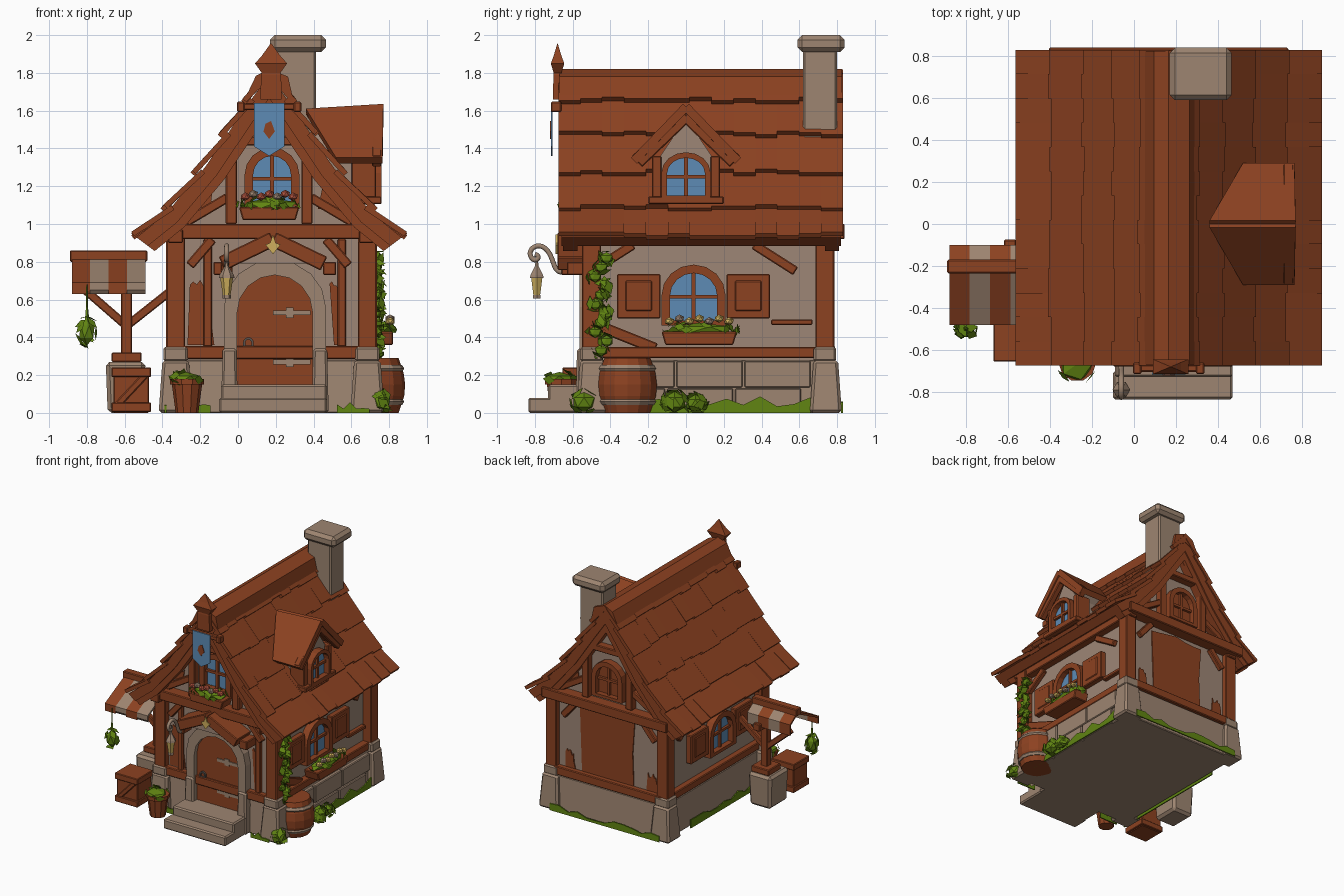
import bpy, bmesh, math, random
from mathutils import Vector, Matrix

random.seed(4)
if "Cube" in bpy.data.objects:
    bpy.data.objects.remove(bpy.data.objects["Cube"])


def material(name, r, g, b):
    m = bpy.data.materials.new(name)
    m.use_nodes = True
    m.diffuse_color = (r, g, b, 1)
    m.node_tree.nodes["Principled BSDF"].inputs["Base Color"].default_value = (r, g, b, 1)
    return m


WOOD = material("red_brown_wood", .265, .054, .015)
STONE = material("warm_stone", .34, .235, .165)
PLASTER = material("plaster", .34, .24, .18)
GLASS = material("blue", .11, .26, .46)
LEAF = material("leaf_green", .12, .235, .006)
GOLD = material("gold", .62, .43, .11)
IRON = material("iron", .10, .085, .075)
RED = material("flower_red", .45, .09, .05)
F = Matrix()


def frame(x=0, y=0, deg=0):
    """Local frame whose -y axis points out of the wall being built."""
    global F
    F = Matrix.Translation((x, y, 0)) @ Matrix.Rotation(math.radians(deg), 4, 'Z')


def finish(name, bm, mat, bevel=0):
    bmesh.ops.recalc_face_normals(bm, faces=bm.faces)
    bm.transform(F)
    me = bpy.data.meshes.new(name)
    bm.to_mesh(me)
    bm.free()
    me.materials.append(mat)
    ob = bpy.data.objects.new(name, me)
    bpy.context.collection.objects.link(ob)
    if bevel:
        b = ob.modifiers.new("bevel", 'BEVEL')
        b.width, b.segments = bevel, 1
    return ob


def mesh(name, verts, faces, mat, bevel=0, thick=0):
    bm = bmesh.new()
    vs = [bm.verts.new(v) for v in verts]
    for f in faces:
        bm.faces.new([vs[i] for i in f])
    ob = finish(name, bm, mat, bevel)
    if thick:
        s = ob.modifiers.new("thickness", 'SOLIDIFY')
        s.thickness, s.offset = thick, 0
    return ob


def prism(name, pts, y0, y1, mat, bevel=0):
    n = len(pts)
    verts = [(x, y, z) for y in (y0, y1) for x, z in pts]
    sides = [(i, (i + 1) % n, n + (i + 1) % n, n + i) for i in range(n)]
    return mesh(name, verts, sides + [range(n), range(n, 2 * n)], mat, bevel)


def ring(name, outer, inner, y0, y1, mat):
    n = len(outer)
    verts = [(x, y, z) for y in (y0, y1) for loop in (outer, inner) for x, z in loop]
    faces = []
    for i in range(n):
        j = (i + 1) % n
        for a, b in ((0, 1), (1, 3), (3, 2), (2, 0)):
            faces.append((a * n + i, a * n + j, b * n + j, b * n + i))
    return mesh(name, verts, faces, mat)


def box(name, x0, x1, y0, y1, z0, z1, mat, bevel=.006, taper=0):
    t = taper
    lo = [(x0, y0, z0), (x1, y0, z0), (x1, y1, z0), (x0, y1, z0)]
    hi = [(x0 + t, y0 + t, z1), (x1 - t, y0 + t, z1), (x1 - t, y1 - t, z1), (x0 + t, y1 - t, z1)]
    sides = [(i, (i + 1) % 4, 4 + (i + 1) % 4, 4 + i) for i in range(4)]
    return mesh(name, lo + hi, sides + [range(4), range(4, 8)], mat, bevel)


def beam(name, p, q, w, y0, y1, mat=WOOD, bevel=.006):
    """Timber lying in the wall plane from p to q (x, z)."""
    p, q = Vector(p), Vector(q)
    d = (q - p).normalized() * w / 2
    s = Vector((-d.y, d.x))
    return prism(name, [p + s, p - s, q - s, q + s], y0, y1, mat, bevel)


def lathe(name, prof, c, mat, n=12):
    verts = [(c[0] + r * math.cos(math.tau * i / n), c[1] + r * math.sin(math.tau * i / n), c[2] + z)
             for r, z in prof for i in range(n)]
    faces = [(k * n + i, k * n + (i + 1) % n, (k + 1) * n + (i + 1) % n, (k + 1) * n + i)
             for k in range(len(prof) - 1) for i in range(n)]
    return mesh(name, verts, faces + [range(n), range(len(verts) - n, len(verts))], mat)


def foliage(name, c, r, n, size, mat=LEAF, core=.92):
    """Faceted clump with flat leaves lying on its surface."""
    bm = bmesh.new()
    c, r = Vector(c), Vector(r)
    bmesh.ops.create_icosphere(bm, subdivisions=1, radius=core,
                               matrix=Matrix.Translation(c) @ Matrix.Diagonal((*r, 1)))
    for _ in range(n):
        d = Vector([random.gauss(0, 1) for _ in range(3)]).normalized()
        a = d.cross(Vector([random.random() for _ in range(3)])).normalized()
        b, p = d.cross(a), c + d * r
        tips = (p - a * size, p + b * size * .6, p + a * size, p - b * size * .6)
        bm.faces.new([bm.verts.new(v) for v in tips])
    for v in bm.verts:
        v.co.z = max(v.co.z, .002)
    return finish(name, bm, mat)


def arch(cx, w, z0, z1, rise, n=8):
    arc = [(cx + w * math.cos(math.pi * i / n), z1 - rise + rise * math.sin(math.pi * i / n)) for i in range(n + 1)]
    return [(cx - w, z0), (cx + w, z0)] + arc


def window(name, cx, w, z0, z1, rise, edge, pane=GLASS):
    prism(name + "_pane", arch(cx, w + .01, z0, z1, rise), -.015, .01, pane)
    ring(name + "_frame", arch(cx, w + edge, z0 - edge * .6, z1 + edge, rise + edge),
         arch(cx, w, z0, z1, rise), -.06, 0, WOOD)
    beam(name + "_mullion", (cx, z0), (cx, z1), .02, -.035, 0, bevel=0)
    mid = (z0 + z1) / 2
    beam(name + "_bar", (cx - w, mid), (cx + w, mid), .02, -.035, 0, bevel=0)


def flower_box(name, cx, w, z, colour):
    prism(name, [(cx - w + .02, z), (cx + w - .02, z), (cx + w, z + .07), (cx - w, z + .07)], -.16, -.03, WOOD, .006)
    foliage(name + "_leaves", (cx, -.1, z + .08), (w + .015, .075, .04), 26, .035)
    for i in range(7):
        x = cx + w * (i - 3) / 3.8
        foliage(name + "_bloom", (x, -.145, z + .125 + .014 * (i % 2)), (.028, .028, .022), 0, 0,
                STONE if i % 3 == 1 else colour, 1)


def patch(name, x0, x1, z0, z1, mat, wob=.025, n=6, floor=False):
    """Thin ragged plate of worn plaster or moss."""
    r = lambda: random.uniform(-wob, wob)
    up = [(x0 + (x1 - x0) * i / n, z1 + r()) for i in range(n + 1)]
    low = [(x0, z0), (x1, z0)] if floor else [(x0 + r(), z0), (x1 + r(), z0), (x1 + r(), (z0 + z1) / 2)]
    return prism(name, low + up[::-1], -.008, .001, mat)


# Roof shape, as distance from the ridge line and height
CX = .165
ROOF = [(0, 1.81), (.17, 1.57), (.345, 1.31), (.555, 1.06), (.71, .935)]


def band(name, t0, t1, y0, y1):
    def off(t):
        half = [(max(d - .8 * t, 0), z - (.6 if d else 1.7) * t) for d, z in ROOF]
        return [(CX - d, z) for d, z in half[:0:-1]] + [(CX + d, z) for d, z in half]
    return prism(name, off(t0) + off(t1)[::-1], y0, y1, WOOD)


def roof_at(z):
    for (d0, z0), (d1, z1) in zip(ROOF, ROOF[1:]):
        if z >= z1:
            return d0 + (d1 - d0) * (z0 - z) / (z0 - z1)
    return ROOF[-1][0]


band("roof_shell", .01, .085, -.66, .82)
for y in (-.65, .735):
    band("bargeboard", .015, .13, y, y + .075)
levels = [.935, 1.08, 1.27, 1.47, 1.65, 1.8]
for side in (-1, 1):
    for lo, hi in zip(levels, levels[1:]):
        verts, faces, n = [], [], 13
        for i in range(n):
            a, b = (-.675 + 1.505 * k / n for k in (i, i + 1))
            drop = random.choice((0, .008, .018))
            for y, z, lift in ((a, lo - drop, .012), (b, lo - drop, .012), (b, hi + .02, -.012), (a, hi + .02, -.012)):
                d = roof_at(min(max(z, .935), 1.81))
                verts.append((CX + side * (d + lift), y, z + lift))
            faces.append(range(4 * i, 4 * i + 4))
        mesh("shingle_course", verts, faces, WOOD, thick=.028)
prism("ridge_cap", [(CX - .12, 1.68), (CX - .07, 1.785), (CX, 1.82), (CX + .1, 1.78), (CX + .125, 1.67), (CX, 1.74)],
      -.67, .825, WOOD)

# Walls, plinth and corner timbers
prism("house_walls", [(-.31, .05), (.66, .05), (.66, 1), (.47, 1.26), (CX, 1.68), (-.12, 1.26), (-.31, 1)], -.5, .74, PLASTER)
box("stone_plinth", -.36, .73, -.53, .79, 0, .28, STONE, taper=.015)
for x in (-.33, .685):
    for y in (-.5, .735):
        box("corner_stone", x - .09, x + .09, y - .08, y + .09, 0, .28, STONE, .015, .02)
        box("corner_cap", x - .065, x + .065, y - .06, y + .06, .27, .35, STONE, .012)
        box("corner_post", x - .05, x + .05, y - .05, y + .05, .33, .95, WOOD)
for x in (-.33, .68):
    box("sill_beam", x - .03, x + .04, -.5, .74, .29, .35, WOOD)
    box("wall_plate", x - .04, x + .04, -.62, .8, .9, .97, WOOD)
prism("chimney_shaft", [(.2, 1.66), (.412, 1.42), (.412, 1.93), (.2, 1.93)], .62, .8, STONE, .01)
box("chimney_cap", .17, .465, .59, .84, 1.91, 2, STONE, .025)

# Timbering shared by both gables
for y, deg in ((-.5, 0), (.74, 180)):
    frame(CX, y, deg)
    beam("tie_beam", (-.57, .96), (.57, .96), .08, -.1, 0)
    beam("sill_beam", (-.49, .32), (.49, .32), .07, -.05, 0)
    beam("collar_beam", (-.24, 1.44), (.24, 1.44), .05, -.07, 0)
    for s in (-1, 1):
        beam("gable_post", (s * .2, 1), (s * .2, 1.42), .06, -.06, 0)
        beam("gable_brace", (s * .44, 1.01), (s * .22, 1.14), .05, -.05, 0)
        beam("king_brace", (s * .13, 1.46), (0, 1.62), .045, -.05, 0)
        patch("worn_plaster", s * .33 - .05, s * .33 + .03, 1.08, 1.17, WOOD)
        beam("corner_brace", (s * .42, .78), (s * .3, .92), .05, -.04, 0)

# Back wall: worn panel and shuttered arch
patch("worn_panel", -.28, .22, .34, .9, WOOD, .025)
for x in (-.38, .37):
    patch("worn_strip", x - .03, x + .04, .34, .48, WOOD)
window("back_shutter", 0, .1, 1.06, 1.3, .1, .04, WOOD)

# Front gable: window, flowers, banner and finial
frame(CX, -.5)
window("gable_window", .015, .1, 1.12, 1.36, .1, .045)
flower_box("gable_flower_box", 0, .16, 1.02, RED)
beam("banner_rod", (-.16, 1.62), (.16, 1.62), .035, -.205, -.17)
for x in (-.15, .15):
    beam("rod_knob", (x - .02, 1.62), (x + .02, 1.62), .055, -.215, -.16)
prism("banner", [(-.08, 1.64), (.08, 1.64), (.08, 1.41), (0, 1.36), (-.08, 1.41)], -.216, -.208, GLASS)
prism("banner_emblem", [(-.03, 1.49), (0, 1.45), (.03, 1.49), (.01, 1.545), (-.02, 1.53)], -.221, -.215, WOOD)
F = Matrix.Translation((.175, -.68, 0)) @ Matrix.Diagonal((1, .42, 1, 1)) @ Matrix.Rotation(math.pi / 4, 4, 'Z')
lathe("finial", [(.08, 1.66), (.075, 1.79), (.07, 1.8), (.12, 1.85), (.07, 1.89), (.004, 1.955)], (0, 0, 0), WOOD, 4)

# Doorway with stone arch, hinges and small pitched canopy
frame(CX, -.5)
ring("stone_arch", arch(.03, .27, .1, .81, .25), arch(.03, .2, .1, .73, .2), -.065, .02, STONE)
prism("door", arch(.03, .205, .14, .735, .2), -.03, 0, WOOD)
for z in (.27, .53):
    beam("door_hinge", (.02, z), (.22, z), .025, -.038, -.02, STONE, 0)
    beam("hinge_tip", (.09, z), (.13, z), .055, -.038, -.02, STONE, 0)
ring("door_ring", arch(-.11, .028, .345, .4, .028), arch(-.11, .016, .357, .388, .016), -.045, -.028, IRON)
prism("canopy_front", [(-.23, .79), (.27, .79), (.02, .93)], -.13, 0, PLASTER)
for s in (-1, 1):
    beam("canopy_rafter", (.02, .92), (.02 + s * .27, .79), .08, -.18, 0)
    box("canopy_bracket", .03 + s * .29 - .035, .03 + s * .29 + .035, -.13, 0, .73, .8, WOOD)
    box("jamb_foot", .03 + s * .24 - .045, .03 + s * .24 + .045, -.085, 0, 0, .34, STONE, .012, .008)
    patch("worn_plaster", s * .35 - .05 + .02 * s, s * .35 + .04, .36, .68, WOOD)
    beam("door_post", (s * .355 + .03, .35), (s * .355 + .03, .92), .045, -.03, 0)
prism("gold_crest", [(.02, .84), (.06, .89), (.035, .9), (.02, .945), (.005, .9), (-.02, .89)], -.19, -.181, GOLD)
frame(CX, -.58)
for x in (-.48, .36):
    patch("front_moss", x, x + .17, 0, .04, LEAF, .02, 5, True)
frame()
box("upper_step", -.09, .47, -.73, -.5, 0, .15, STONE, .01)
box("lower_step", -.1, .47, -.835, -.7, 0, .08, STONE, .01)

# Side walls: window, shutters, braces and moss
for x, deg, out in ((.66, 90, .09), (-.31, -90, -.07)):
    frame(x, .04, deg)
    window("side_window", 0, .125, .49, .74, .12, .045)
    for s in (-1, 1):
        beam("shutter", (s * .29, .5), (s * .29, .735), .23, -.05, 0)
        beam("shutter_panel", (s * .29, .54), (s * .29, .7), .14, -.056, -.04)
        beam("side_brace", (s * .54, .75), (s * .32, .89), .05, -.04, 0)
    frame(x + out, .04, deg)
    patch("moss", -.45, .62, 0, .06, LEAF, .03, 12, True)
frame(.66, .04, 90)
flower_box("side_flower_box", .03, .2, .36, GOLD)
beam("short_rail", (.41, .48), (.63, .48), .03, -.04, 0)
beam("low_brace", (-.5, .46), (-.2, .34), .06, -.04, 0)
frame(.73, .04, 90)
for i in range(3):
    box("plinth_block", -.45 + i * .36, -.1 + i * .36, -.012, .05, .135, .275, STONE)
    box("plinth_block", -.5 + i * .36, -.15 + i * .36, -.018, .05, 0, .13, STONE)
frame(CX, .822, 180)
patch("moss", -.5, .5, 0, .04, LEAF, .02, 12, True)

# Dormer on the left slope
frame(.7, 0, 90)
prism("dormer_walls", [(-.15, 1.1), (.15, 1.1), (.15, 1.34), (0, 1.56), (-.15, 1.34)], 0, .3, PLASTER)
window("dormer_window", 0, .1, 1.15, 1.35, .08, .03)
beam("dormer_sill", (-.2, 1.125), (.2, 1.125), .04, -.06, .05)
for s in (-1, 1):
    beam("dormer_post", (s * .155, 1.13), (s * .155, 1.36), .05, -.03, .1)
    beam("dormer_bargeboard", (0, 1.58), (s * .26, 1.33), .08, -.06, -.01)
frame()
for s in (-1, 1):
    mesh("dormer_roof", [(.36, 0, 1.595), (.77, 0, 1.62), (.765, s * .275, 1.335), (.52, s * .275, 1.335)],
         [range(4)], WOOD, thick=.045)

# Market stall: striped awning, post, pedestal and crate
for i in range(4):
    frame(-.88 + i * .0975, 0, 90)
    prism("awning_stripe", [(-.48, .63 + .02 * (i % 2)), (-.48, .69), (-.2, .83), (-.1, .76), (-.1, .67), (-.11, .67),
          (-.11, .75), (-.2, .81), (-.465, .68), (-.465, .63)], -.0975, 0, STONE if i % 2 else WOOD)
frame()
box("awning_ridge", -.89, -.48, -.235, -.17, .8, .86, WOOD)
box("stall_post", -.62, -.56, -.23, -.17, .27, .8, WOOD)
box("post_head", -.62, -.56, -.2, -.075, .64, .7, WOOD)
beam("stall_brace", (-.59, .46), (-.82, .66), .045, -.22, -.18)
beam("stall_brace", (-.59, .46), (-.35, .65), .045, -.22, -.18)
box("post_foot", -.67, -.51, -.28, -.12, .27, .32, WOOD)
box("stone_pedestal", -.69, -.5, -.34, -.11, 0, .27, STONE, .02, -.01)
box("crate", -.66, -.47, -.64, -.46, 0, .23, WOOD)
for z in (.03, .215):
    box("crate_rim", -.67, -.46, -.655, -.45, z - .025, z + .025, WOOD, .005)
beam("crate_brace", (-.64, .04), (-.49, .2), .035, -.65, -.63)
lathe("hanging_cord", [(.014, .48), (.006, .56), (.004, .68)], (-.8, -.5, 0), LEAF, 5)
foliage("hanging_plant", (-.8, -.5, .43), (.05, .048, .08), 14, .04)

# Lantern on a curled arm
arm = bpy.data.curves.new("lantern_arm", 'CURVE')
arm.dimensions, arm.bevel_depth = '3D', .013
path = [(-.6, .75), (-.68, .73), (-.7, .79), (-.73, .87), (-.79, .895), (-.84, .85), (-.8, .79), (-.77, .83), (-.8, .84)]
spline = arm.splines.new('NURBS')
spline.points.add(len(path) - 1)
spline.use_endpoint_u = True
for pt, (y, z) in zip(spline.points, path):
    pt.co = (-.06, y, z, 1)
arm.materials.append(STONE)
bpy.context.collection.objects.link(bpy.data.objects.new("lantern_arm", arm))
box("arm_bracket", -.09, -.03, -.66, -.56, .73, .8, WOOD)
lathe("lantern_glass", [(.02, .62), (.034, .715)], (-.06, -.79, 0), GOLD, 6)
lathe("lantern_cap", [(.042, .715), (.038, .73), (.012, .775), (.006, .81)], (-.06, -.79, 0), STONE, 6)
lathe("lantern_base", [(.023, .605), (.023, .625)], (-.06, -.79, 0), STONE, 6)

# Barrel, pot, bushes and climbing vine
lathe("barrel", [(.125, 0), (.155, .09), (.16, .15), (.152, .21), (.125, .29)], (.725, -.31, 0), WOOD, 14)
for z, r in ((.06, .149), (.235, .149)):
    lathe("barrel_hoop", [(r - .005, z - .018), (r + .006, z), (r - .005, z + .018)], (.725, -.31, 0), STONE, 14)
lathe("flower_pot", [(.06, 0), (.08, .15), (.09, .15), (.09, .18)], (-.27, -.66, 0), WOOD, 10)
foliage("pot_plant", (-.275, -.67, .18), (.09, .09, .04), 18, .04)
for x, y, r in ((.76, -.54, .07), (.79, -.06, .07), (.78, .05, .06)):
    foliage("bush", (x, y, r * .8), (r * .8, r, r * .9), 14, .045)
for i in range(11):
    foliage("vine", (.745, -.45 + .035 * math.sin(i * 2.1), .33 + i * .049), (.022, .04, .034), 5, .042)
